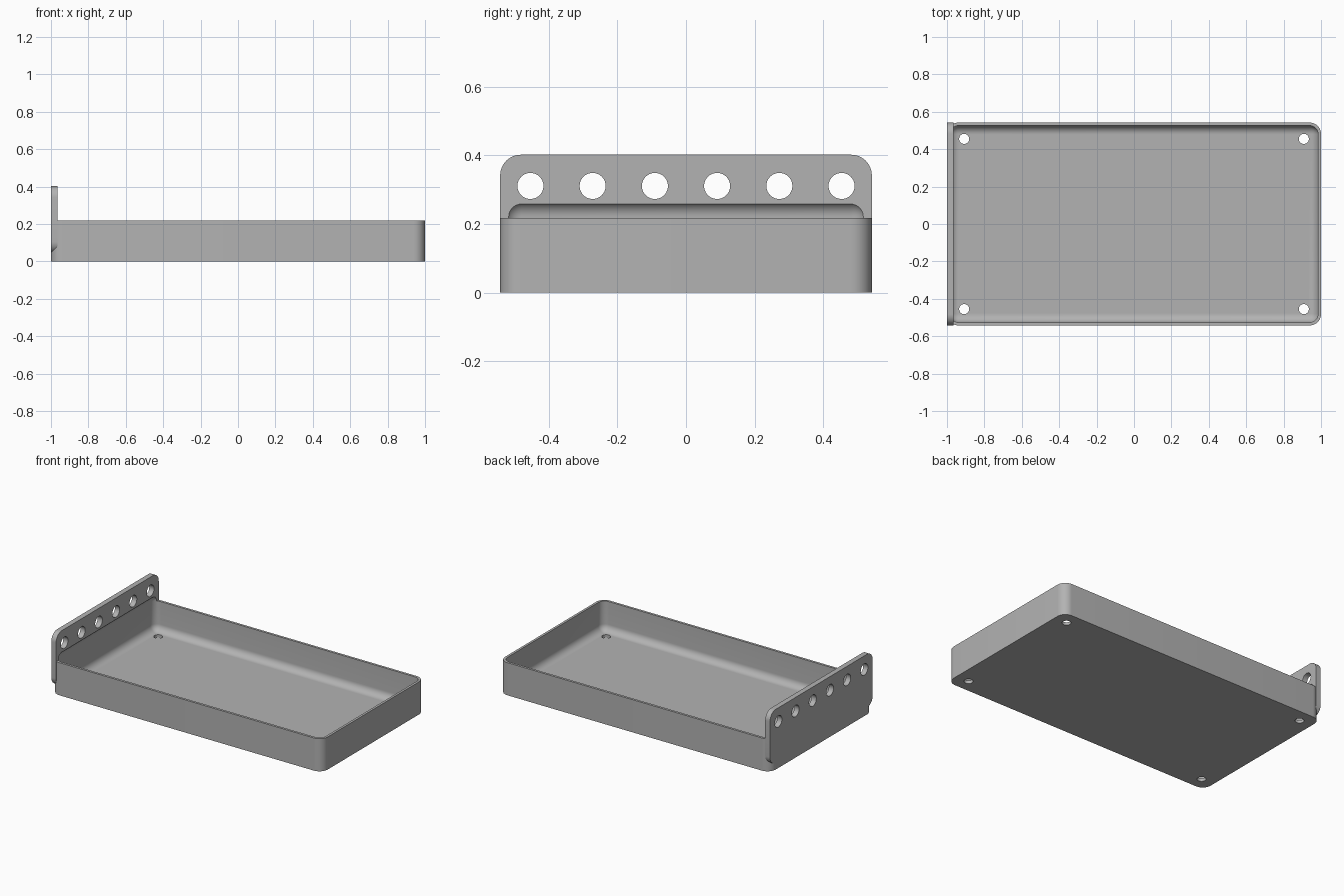
import bpy
import bmesh
import math
from mathutils import Matrix

cube = bpy.data.objects.get("Cube")
if cube:
    bpy.data.objects.remove(cube, do_unlink=True)

LENGTH, WIDTH, HEIGHT = 2.0, 1.084, 0.218
WALL, FLOOR = 0.016, 0.02
PLATE_T, PLATE_LOW, PLATE_TOP = 0.035, 0.045, 0.402
CAVITY_TOP = 0.267

grey = bpy.data.materials.new("plain grey")
grey.use_nodes = True
grey.diffuse_color = (0.45, 0.45, 0.45, 1)
grey.node_tree.nodes["Principled BSDF"].inputs["Base Color"].default_value = grey.diffuse_color


def finish(name, bm):
    mesh = bpy.data.meshes.new(name)
    bm.to_mesh(mesh)
    bm.free()
    mesh.materials.append(grey)
    obj = bpy.data.objects.new(name, mesh)
    bpy.context.collection.objects.link(obj)
    return obj


def rounded_box(name, low, high, radius, axis=None):
    """Box with the edges along one axis rounded, or all edges if no axis."""
    bm = bmesh.new()
    bmesh.ops.create_cube(bm, size=1)
    for v in bm.verts:
        for i in range(3):
            v.co[i] = low[i] if v.co[i] < 0 else high[i]
    edges = [e for e in bm.edges if axis is None
             or abs(e.verts[0].co[axis] - e.verts[1].co[axis]) > 1e-5]
    bmesh.ops.bevel(bm, geom=edges, offset=radius, segments=10,
                    profile=0.5, affect='EDGES')
    return finish(name, bm)


def hole_cutters(name, centres, radius, turn):
    bm = bmesh.new()
    for c in centres:
        bmesh.ops.create_cone(bm, cap_ends=True, segments=40, radius1=radius,
                              radius2=radius, depth=0.12,
                              matrix=Matrix.Translation(c) @ turn)
    return finish(name, bm)


def combine(target, other, operation):
    mod = target.modifiers.new(operation, 'BOOLEAN')
    mod.operation = operation
    mod.solver = 'EXACT'
    mod.object = other
    bpy.context.view_layer.objects.active = target
    bpy.ops.object.modifier_apply(modifier=mod.name)
    bpy.data.objects.remove(other, do_unlink=True)


hx, hy = LENGTH / 2, WIDTH / 2

# Tray block and the upright end plate, joined
tray = rounded_box("tray", (-hx, -hy, 0), (hx, hy, HEIGHT), 0.06, axis=2)
plate = rounded_box("end_plate", (-hx, -hy, PLATE_LOW),
                    (-hx + PLATE_T, hy, PLATE_TOP), 0.06, axis=0)
combine(tray, plate, 'UNION')

# Rounded cavity, which also leaves a shallow recess in the plate
cavity = rounded_box("cavity_cutter", (-hx + WALL, -hy + WALL, FLOOR),
                     (hx - WALL, hy - WALL, CAVITY_TOP), 0.046)
combine(tray, cavity, 'DIFFERENCE')

# Four floor holes
floor_holes = hole_cutters(
    "floor_hole_cutter",
    [(x, y, 0) for x in (-0.908, 0.908) for y in (-0.455, 0.455)],
    0.027, Matrix.Identity(4))
combine(tray, floor_holes, 'DIFFERENCE')

# Row of six plate holes
plate_holes = hole_cutters(
    "plate_hole_cutter",
    [(-hx + PLATE_T / 2, (i - 2.5) * 0.1815, 0.311) for i in range(6)],
    0.038, Matrix.Rotation(math.pi / 2, 4, 'Y'))
combine(tray, plate_holes, 'DIFFERENCE')

# Smooth the fillets, keep the hard edges
bpy.ops.object.select_all(action='DESELECT')
tray.select_set(True)
bpy.context.view_layer.objects.active = tray
bpy.ops.object.shade_smooth_by_angle(angle=math.radians(30))
